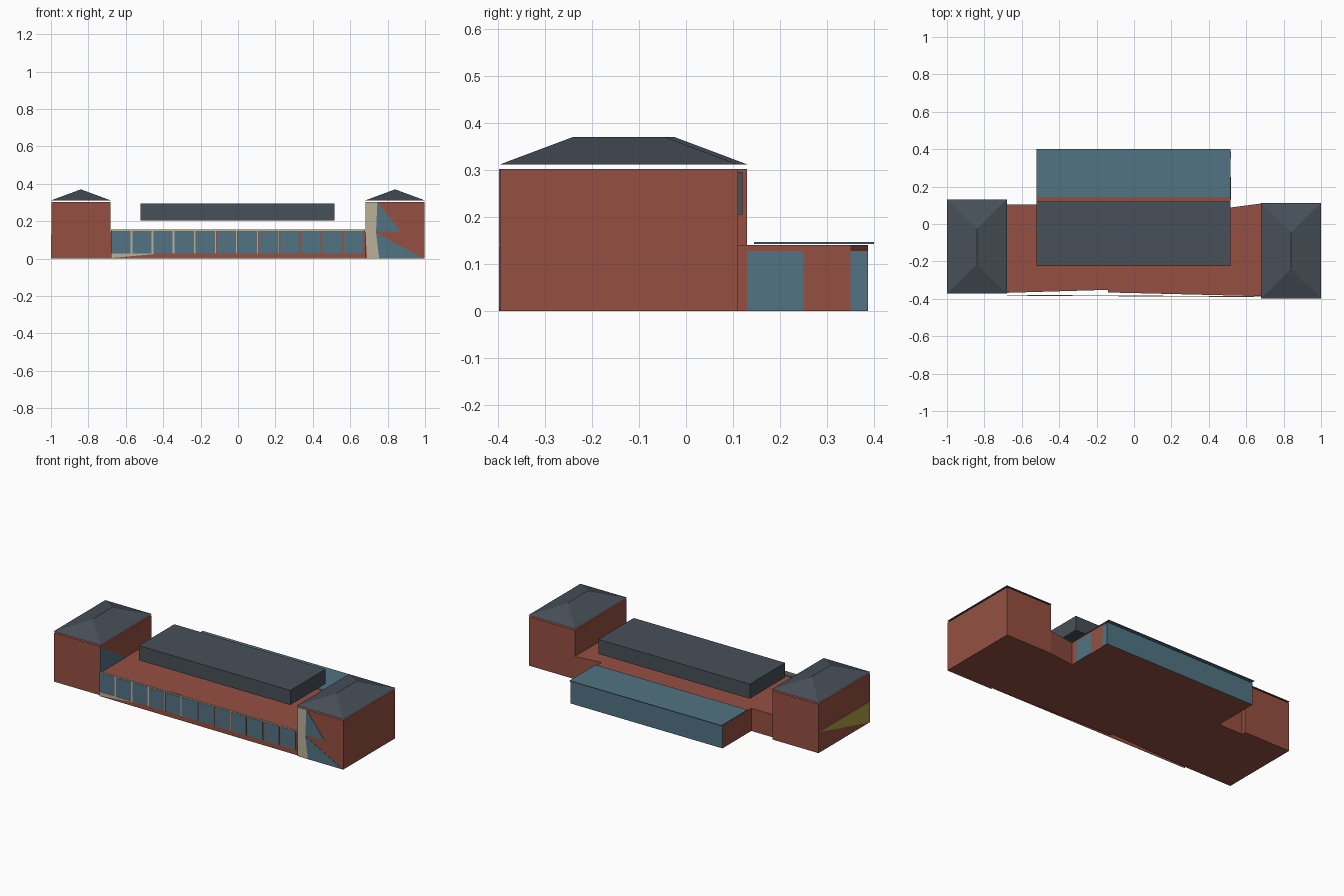
import bpy, bmesh
from mathutils import Vector

if "Cube" in bpy.data.objects:
    bpy.data.objects.remove(bpy.data.objects["Cube"])


def material(name, r, g, b):
    m = bpy.data.materials.new(name)
    m.diffuse_color = tuple((c / 255) ** 2.2 for c in (r, g, b)) + (1,)
    m.use_nodes = True
    m.node_tree.nodes["Principled BSDF"].inputs["Base Color"].default_value = m.diffuse_color
    return m


BRICK = material("red brick", 148, 81, 68)
GLASS = material("teal glass", 82, 115, 129)
SLATE = material("grey slate", 73, 81, 89)
CREAM = material("cream stone", 186, 176, 151)
OCHRE = material("ochre panel", 172, 155, 70)
DARK = material("dark brown", 84, 46, 38)


def finish(name, bm, mat):
    bmesh.ops.recalc_face_normals(bm, faces=bm.faces)
    mesh = bpy.data.meshes.new(name)
    bm.to_mesh(mesh)
    bm.free()
    mesh.materials.append(mat)
    ob = bpy.data.objects.new(name, mesh)
    bpy.context.collection.objects.link(ob)
    return ob


def prism(name, pts, vec, mat, open_base=False):
    """Extrude a flat outline along a vector."""
    bm = bmesh.new()
    vec = Vector(vec)
    a = [bm.verts.new(p) for p in pts]
    b = [bm.verts.new(Vector(p) + vec) for p in pts]
    n = len(a)
    for i in range(n):
        j = (i + 1) % n
        bm.faces.new((a[i], a[j], b[j], b[i]))
    bm.faces.new(b)
    if not open_base:
        bm.faces.new(a[::-1])
    return finish(name, bm, mat)


def box(name, x0, x1, y0, y1, z0, z1, mat, open_base=False):
    pts = [(x0, y0, z0), (x1, y0, z0), (x1, y1, z0), (x0, y1, z0)]
    return prism(name, pts, (0, 0, z1 - z0), mat, open_base)


def hip_roof(name, x0, x1, y0, y1, z0, z1, inset):
    bm = bmesh.new()
    xm = (x0 + x1) / 2
    v = [bm.verts.new(p) for p in ((x0, y0, z0), (x1, y0, z0), (x1, y1, z0), (x0, y1, z0),
                                   (xm, y0 + inset, z1), (xm, y1 - inset, z1))]
    for f in ((0, 1, 4), (1, 2, 5, 4), (2, 3, 5), (3, 0, 4, 5), (3, 2, 1, 0)):
        bm.faces.new([v[i] for i in f])
    return finish(name, bm, SLATE)


# End towers with hip roofs hovering just above the walls
for side, x0, x1, y0, y1 in (("left", -1, -0.68, -0.37, 0.13),
                             ("right", 0.68, 1, -0.395, 0.11)):
    e = 0.003
    box(side + "_tower", x0 + e, x1 - e, y0, y1, 0, 0.302, BRICK)
    hip_roof(side + "_tower_roof", x0, x1, y0 - 0.002, y1 + 0.002, 0.311, 0.37, 0.157)

# Long low hall between the towers, including the rear wing
hall = [(-0.683, -0.368), (-0.14, -0.352), (-0.14, -0.366), (0.683, -0.386),
        (0.683, 0.11), (0.515, 0.088), (0.515, 0.383), (-0.52, 0.383),
        (-0.52, 0.105), (-0.683, 0.105)]
prism("hall", [(x, y, 0) for x, y in hall], (0, 0, 0.14), BRICK)

# Raised roof box, open underneath
box("raised_roof", -0.52, 0.515, -0.225, 0.12, 0.205, 0.295, SLATE, True)

# Rear wing glazing, roof sheet and corner trim
box("rear_glazing", -0.52, 0.515, 0.383, 0.387, 0, 0.138, GLASS)
box("rear_roof_sheet", -0.522, 0.516, 0.145, 0.40, 0.143, 0.147, GLASS)
for i, (y0, y1) in enumerate(((0.13, 0.25), (0.35, 0.387))):
    box(f"wing_side_window_{i}", 0.515, 0.518, y0, y1, 0, 0.128, GLASS)
box("wing_corner_trim", 0.515, 0.518, 0.35, 0.387, 0.128, 0.14, DARK)


# Slightly skewed front facade
def front(x):
    return -0.379 - 0.0075 * (x + 0.68) / 1.36


def facade(name, outline, depth, mat):
    prism(name, [(x, front(x), z) for x, z in outline], (0, -depth, 0), mat)


def rect(x0, x1, z0, z1):
    return [(x0, z0), (x1, z0), (x1, z1), (x0, z1)]


facade("facade_wall", rect(-0.68, 0.68, 0, 0.15), 0.002, BRICK)
facade("facade_coping", rect(-0.68, 0.68, 0.148, 0.155), 0.004, CREAM)
facade("facade_sill", [(-0.68, 0.003), (-0.45, 0.024), (-0.45, 0.028), (-0.68, 0.028)],
       0.004, CREAM)
pitch = 1.355 / 12
for i in range(12):
    x = -0.677 + i * pitch
    facade(f"front_window_{i}", rect(x, x + 0.102, 0.03, 0.146), 0.004, GLASS)
    if i < 8:  # cream mullions taper off toward the right
        w = 0.011 - 0.001 * i
        facade(f"mullion_{i}", rect(x + 0.102, x + 0.102 + w, 0.028, 0.148), 0.004, CREAM)


# Painted panels on the right tower front
def tower_panel(name, outline, mat):
    prism(name, [(x, -0.395, z) for x, z in outline], (0, -0.002, 0), mat)


tower_panel("cream_pier", [(0.69, 0), (0.755, 0), (0.738, 0.14), (0.745, 0.302),
                           (0.683, 0.302), (0.683, 0.12)], CREAM)
tower_panel("upper_glass", [(0.738, 0.145), (0.87, 0.145), (0.745, 0.302)], GLASS)
tower_panel("lower_glass", [(0.755, 0), (0.995, 0), (0.738, 0.138)], GLASS)

# Painted panels on the left tower sides
prism("inner_glass", [(-0.683, -0.37, 0.14), (-0.683, -0.12, 0.14), (-0.683, -0.37, 0.295)],
      (0.002, 0, 0), GLASS)
prism("ochre_panel", [(-0.997, 0.13, 0.13), (-0.997, -0.37, 0.13), (-0.997, -0.37, 0)],
      (-0.002, 0, 0), OCHRE)
